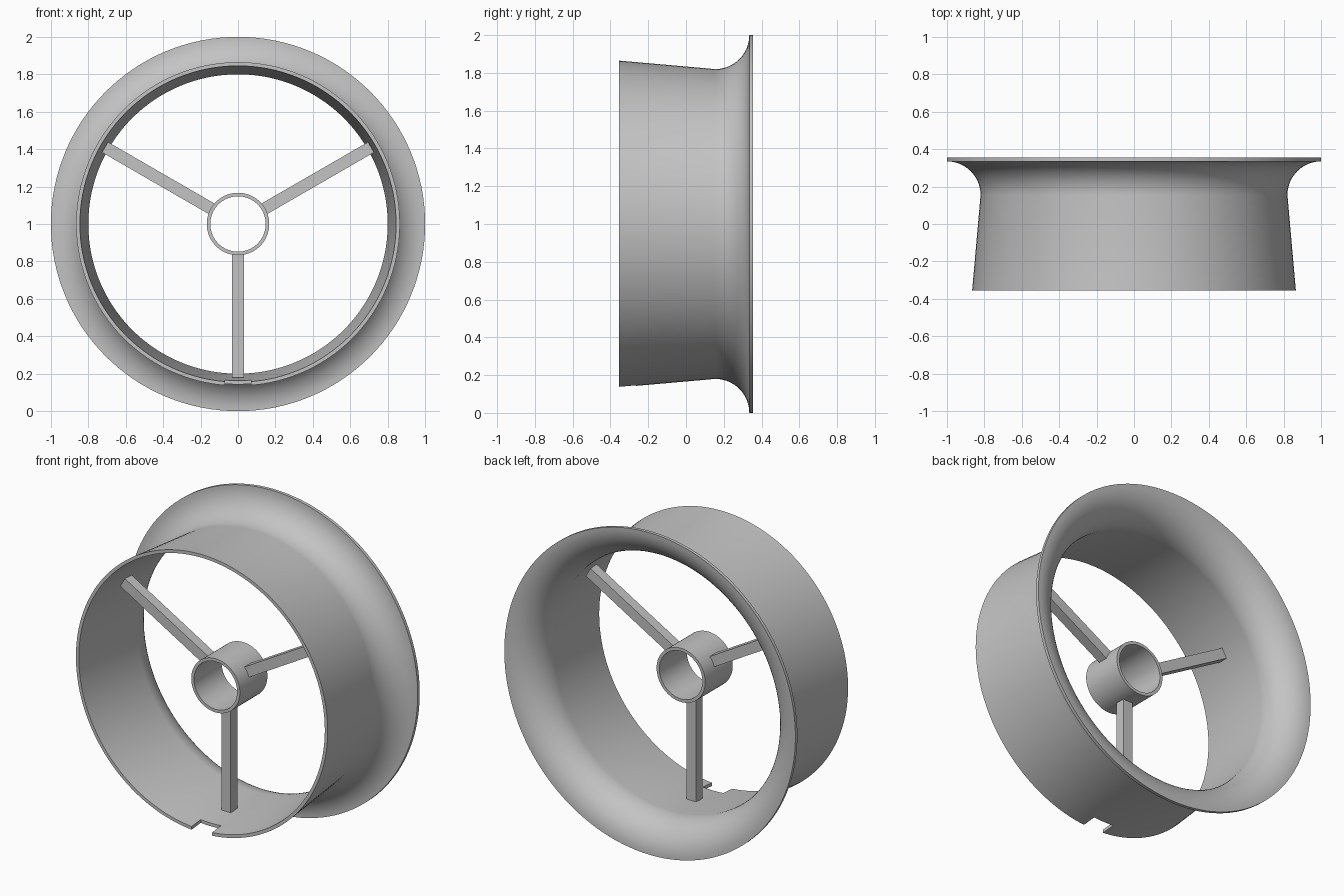
import bpy, bmesh, math
from mathutils import Matrix

if "Cube" in bpy.data.objects:
    bpy.data.objects.remove(bpy.data.objects["Cube"], do_unlink=True)

grey = bpy.data.materials.new("plain grey")
grey.use_nodes = True
colour = (0.55, 0.55, 0.55, 1)
grey.diffuse_color = colour
grey.node_tree.nodes["Principled BSDF"].inputs["Base Color"].default_value = colour

AXIS_Z = 1.0     # height of the duct axis
SPOKE_Y = -0.085


def finish(name, bm, smooth=True):
    bmesh.ops.recalc_face_normals(bm, faces=bm.faces)
    mesh = bpy.data.meshes.new(name)
    bm.to_mesh(mesh)
    bm.free()
    mesh.materials.append(grey)
    obj = bpy.data.objects.new(name, mesh)
    bpy.context.collection.objects.link(obj)
    if smooth:
        bpy.ops.object.select_all(action="DESELECT")
        obj.select_set(True)
        bpy.context.view_layer.objects.active = obj
        bpy.ops.object.shade_smooth_by_angle(angle=math.radians(30))
    return obj


def revolve(name, profile, steps):
    """Turn a closed (y, radius) profile around the duct axis."""
    bm = bmesh.new()
    rings = []
    for i in range(steps):
        a = 2 * math.pi * i / steps
        rings.append([bm.verts.new((r * math.sin(a), y, AXIS_Z + r * math.cos(a)))
                      for y, r in profile])
    n = len(profile)
    for i in range(steps):
        a, b = rings[i], rings[(i + 1) % steps]
        for j in range(n):
            k = (j + 1) % n
            bm.faces.new((a[j], a[k], b[k], b[j]))
    return finish(name, bm)


def box(name, size, matrix):
    bm = bmesh.new()
    bmesh.ops.create_cube(bm, size=1, matrix=matrix @ Matrix.Diagonal((*size, 1)))
    return finish(name, bm, smooth=False)


def flare(radius, steps=16):
    """Quarter arc from the throat to the flange edge."""
    angles = [math.pi / 2 * i / steps for i in range(steps + 1)]
    return [(0.155 + radius * math.sin(a), 1 - radius * math.cos(a)) for a in angles]


# Duct wall with bell mouth
outer = [(-0.355, 0.865)] + flare(0.18)
inner = [(-0.355, 0.845)] + flare(0.2)
duct = revolve("flared_duct", outer + inner[::-1], 128)

# Notch in the front rim, at the bottom
cutter = box("notch_cutter", (0.14, 0.18, 0.2), Matrix.Translation((0, -0.355, 0.15)))
cutter.hide_render = True
cutter.hide_viewport = True
cut = duct.modifiers.new("notch", "BOOLEAN")
cut.operation = "DIFFERENCE"
cut.solver = "EXACT"
cut.object = cutter
bpy.context.view_layer.objects.active = duct
bpy.ops.object.modifier_apply(modifier=cut.name)
bpy.data.objects.remove(cutter, do_unlink=True)

# Hub tube
revolve("hub_tube", [(-0.22, 0.167), (0.05, 0.167), (0.05, 0.148), (-0.22, 0.148)], 64)

# Three square spokes from hub to wall
start, end = 0.158, 0.821
for i, name in enumerate(("bottom_spoke", "left_spoke", "right_spoke")):
    turn = Matrix.Rotation(-i * 2 * math.pi / 3, 4, "Y")
    place = Matrix.Translation((0, SPOKE_Y, AXIS_Z)) @ turn
    place = place @ Matrix.Translation((0, 0, -(start + end) / 2))
    box(name, (0.064, 0.064, end - start), place)
